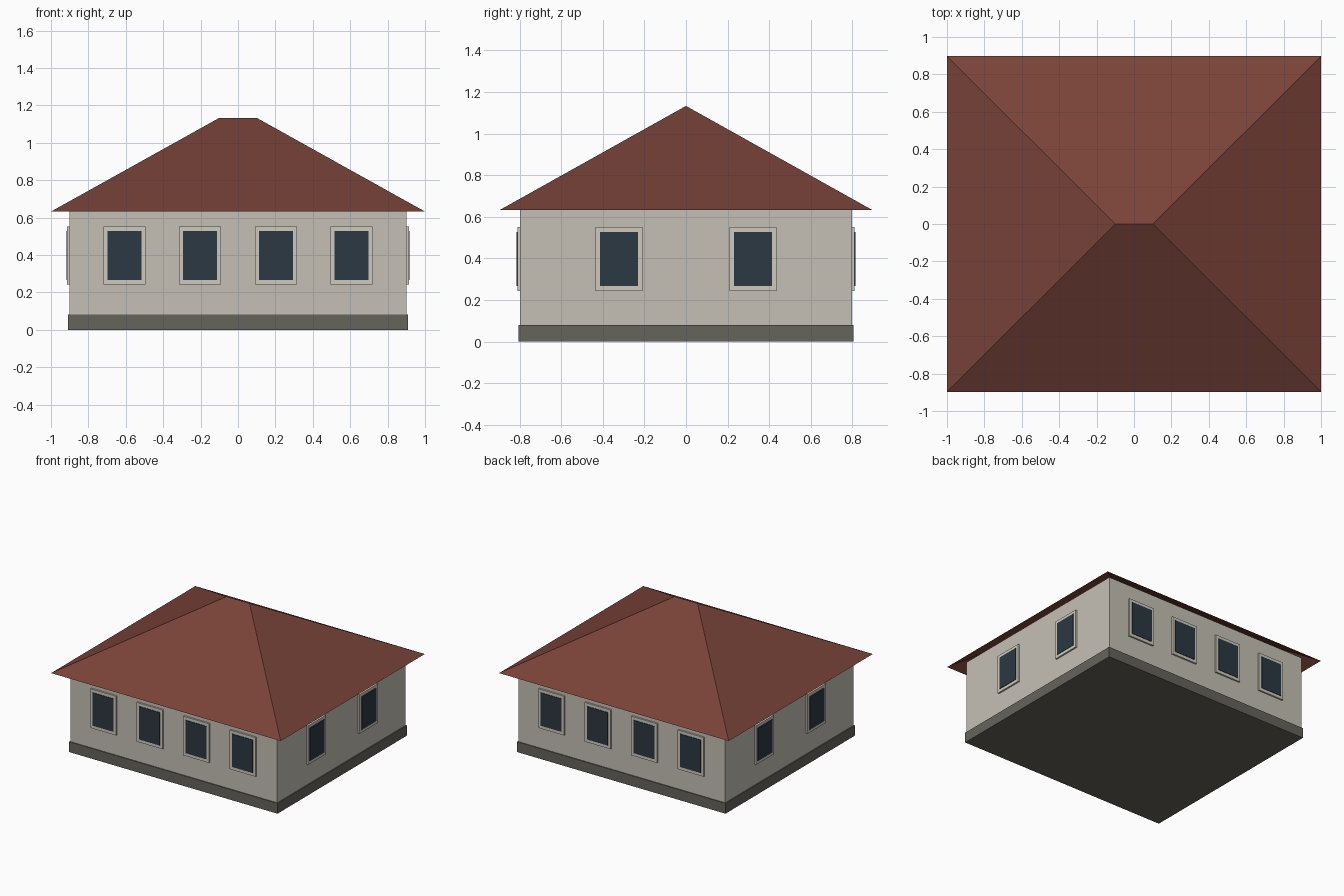
import bpy, bmesh
from math import pi
from mathutils import Matrix

if "Cube" in bpy.data.objects:
    bpy.data.objects.remove(bpy.data.objects["Cube"])

def material(name, rgb):
    m = bpy.data.materials.new(name)
    m.diffuse_color = (*rgb, 1)
    m.use_nodes = True
    m.node_tree.nodes["Principled BSDF"].inputs["Base Color"].default_value = m.diffuse_color
    return m

STONE = material("stone", (0.13, 0.125, 0.105))
PLASTER = material("plaster", (0.56, 0.53, 0.46))
TRIM = material("trim", (0.62, 0.59, 0.52))
GLASS = material("glass", (0.025, 0.04, 0.055))
TILE = material("tile", (0.19, 0.055, 0.04))

def mesh_object(name, verts, faces, mat):
    me = bpy.data.meshes.new(name)
    me.from_pydata(verts, [], faces)
    me.materials.append(mat)
    ob = bpy.data.objects.new(name, me)
    bpy.context.collection.objects.link(ob)
    return ob

def box(name, lo, hi, mat, matrix=Matrix()):
    verts = [matrix @ Matrix.Translation((x, y, z)).translation
             for x in (lo[0], hi[0]) for y in (lo[1], hi[1]) for z in (lo[2], hi[2])]
    faces = [(0, 1, 3, 2), (4, 6, 7, 5), (0, 4, 5, 1), (2, 3, 7, 6), (0, 2, 6, 4), (1, 5, 7, 3)]
    return mesh_object(name, verts, faces, mat)

WX, WY = 0.9, 0.797          # half size of the walls
EAVE, RIDGE = 0.632, 1.133

# plinth and walls
box("plinth", (-0.908, -0.805, 0), (0.908, 0.805, 0.081), STONE)
box("walls", (-WX, -WY, 0.081), (WX, WY, 0.665), PLASTER)

# hipped roof, open underneath
mesh_object("roof",
            [(-1, -0.897, EAVE), (1, -0.897, EAVE), (1, 0.897, EAVE), (-1, 0.897, EAVE),
             (-0.1, 0, RIDGE), (0.1, 0, RIDGE)],
            [(0, 1, 5, 4), (1, 2, 5), (2, 3, 4, 5), (3, 0, 4)], TILE)

# windows: each wall is the front wall turned about z
def window(side, u, dist, angle):
    turn = Matrix.Rotation(angle, 4, 'Z')
    box(side + "_window_frame", (u - 0.113, -dist - 0.013, 0.243),
        (u + 0.113, -dist + 0.01, 0.551), TRIM, turn)
    box(side + "_window_glass", (u - 0.091, -dist - 0.017, 0.267),
        (u + 0.091, -dist + 0.01, 0.527), GLASS, turn)

for side, angle in (("front", 0), ("back", pi)):
    for u in (-0.607, -0.203, 0.203, 0.607):
        window(side, u, WY, angle)
for side, angle in (("right", pi / 2), ("left", -pi / 2)):
    for u in (-0.322, 0.322):
        window(side, u, WX, angle)
